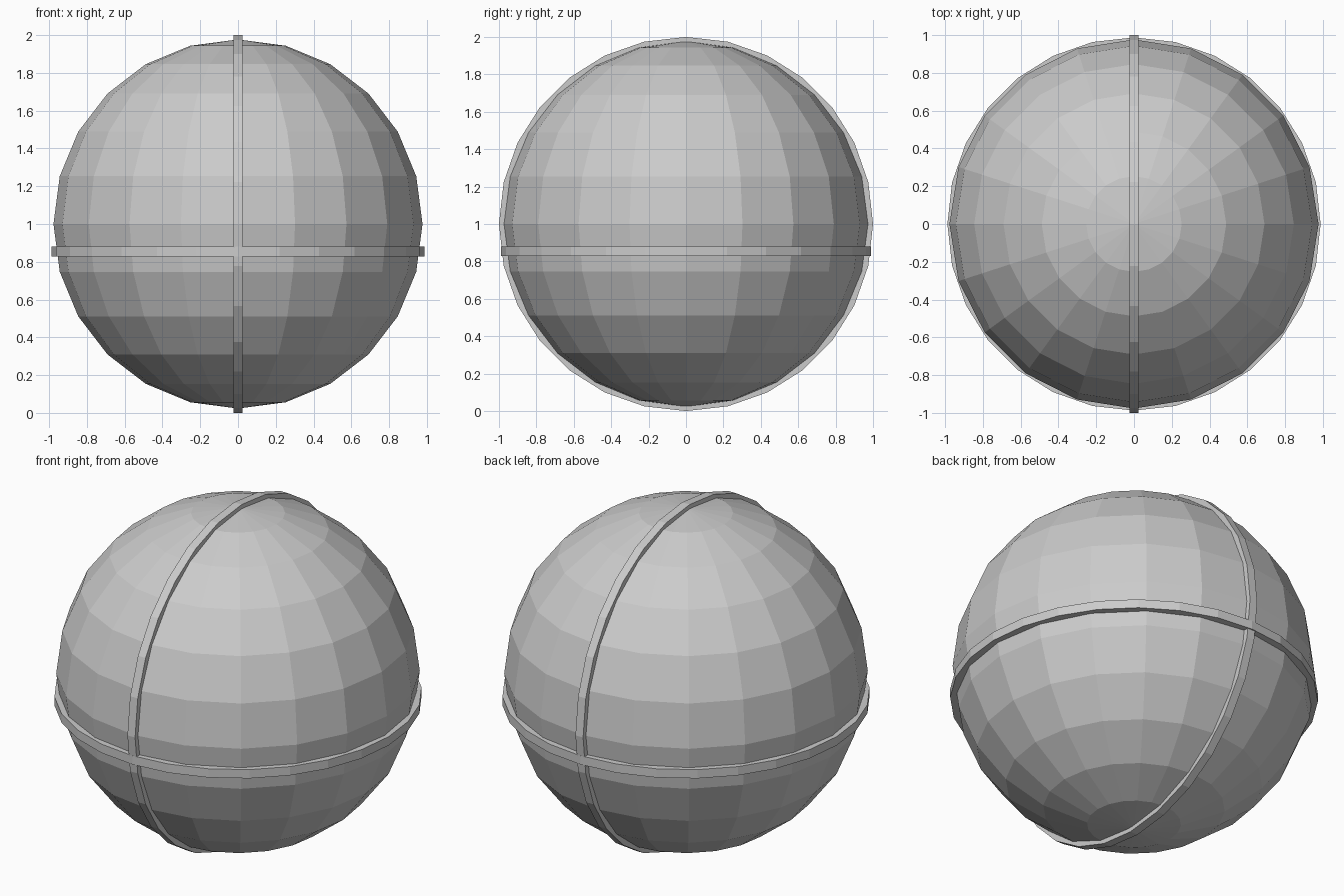
import bpy, bmesh, math
from mathutils import Matrix

if "Cube" in bpy.data.objects:
    bpy.data.objects.remove(bpy.data.objects["Cube"])


def add_object(name, bm):
    bmesh.ops.recalc_face_normals(bm, faces=bm.faces)
    mesh = bpy.data.meshes.new(name)
    bm.to_mesh(mesh)
    bm.free()
    ob = bpy.data.objects.new(name, mesh)
    bpy.context.collection.objects.link(ob)
    return ob


def band(name, outer, inner, width, matrix, sides=28):
    """Flat-sided ring with a rectangular section, axis along local z."""
    bm = bmesh.new()
    section = [(outer, -width / 2), (outer, width / 2), (inner, width / 2), (inner, -width / 2)]
    loops = []
    for i in range(sides):
        a = 2 * math.pi * i / sides
        loops.append([bm.verts.new((r * math.cos(a), r * math.sin(a), z)) for r, z in section])
    for i in range(sides):
        p, q = loops[i], loops[(i + 1) % sides]
        for j in range(4):
            k = (j + 1) % 4
            bm.faces.new((p[j], q[j], q[k], p[k]))
    bm.transform(matrix)
    return add_object(name, bm)


# Low-poly ball
bm = bmesh.new()
bmesh.ops.create_uvsphere(bm, u_segments=20, v_segments=12, radius=0.977,
                          matrix=Matrix.Translation((0, 0, 1)))
add_object("ball", bm)

# Raised band around the ball, just below the middle
band("horizontal_band", 0.988, 0.92, 0.052, Matrix.Translation((0, 0, 0.855)))

# Raised band over the poles, in the x = 0 plane
band("vertical_band", 1.0, 0.92, 0.05,
     Matrix.Translation((0, 0, 1)) @ Matrix.Rotation(math.pi / 2, 4, 'Y'))
